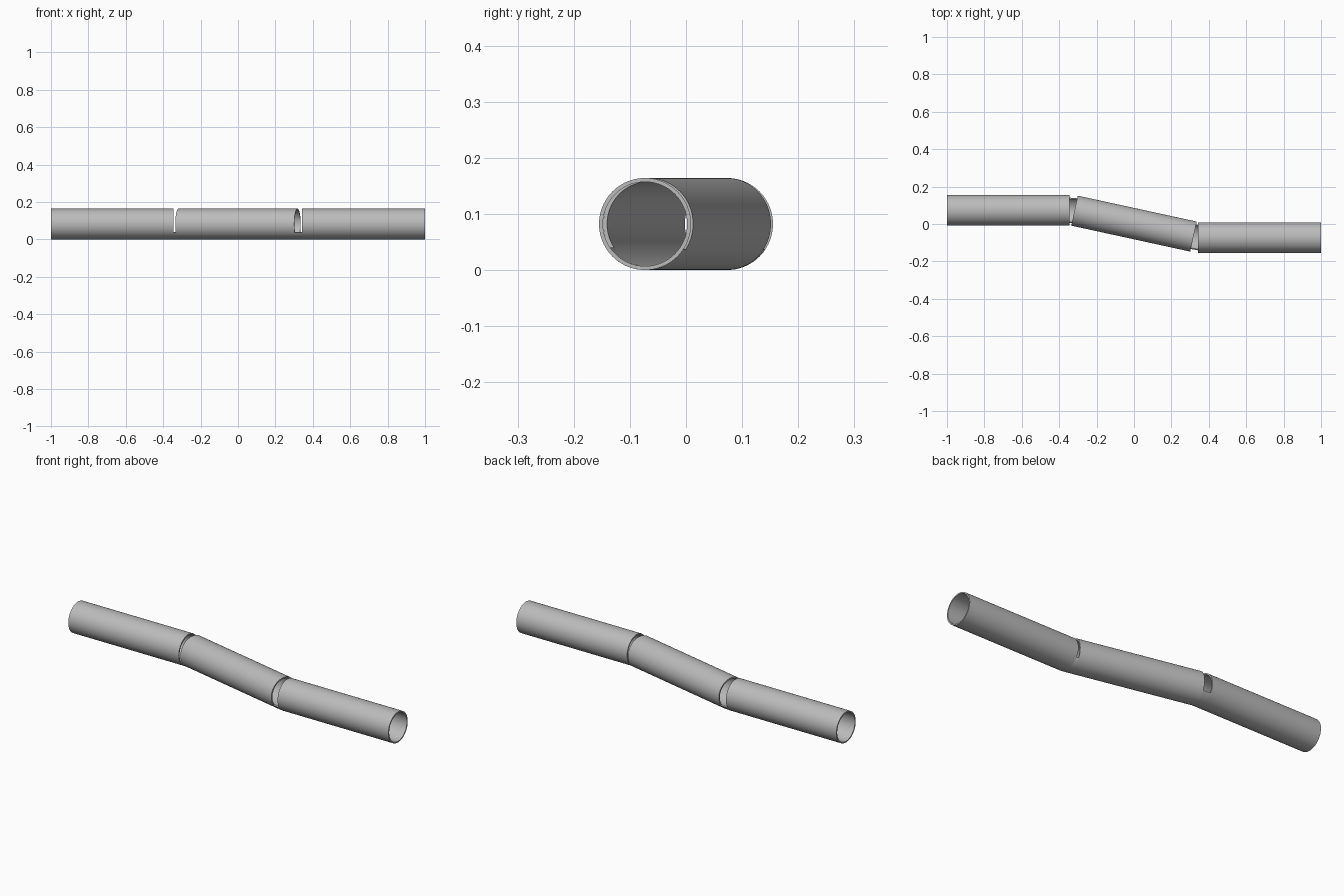
import bpy
import math
from mathutils import Vector

cube = bpy.data.objects.get("Cube")
if cube:
    bpy.data.objects.remove(cube, do_unlink=True)

OUTER, INNER = 0.082, 0.075
SEGMENTS = 96
HINGE_ANGLE = math.radians(56)

grey = bpy.data.materials.new("light_grey")
grey.use_nodes = True
grey.diffuse_color = (0.5, 0.5, 0.5, 1)
grey.node_tree.nodes["Principled BSDF"].inputs["Base Color"].default_value = (0.5, 0.5, 0.5, 1)


def ring(centre, yaw, radius, angles):
    """Circle points around an axis lying in the ground plane; angle 0 is the bottom."""
    side = Vector((-math.sin(yaw), math.cos(yaw), 0))
    up = Vector((0, 0, 1))
    return [centre + radius * (math.sin(a) * side - math.cos(a) * up) for a in angles]


def shell(name, start, end, angles, closed):
    """Thick curved wall lofted between two (centre, yaw) stations."""
    loops = [ring(*start, OUTER, angles), ring(*end, OUTER, angles),
             ring(*end, INNER, angles), ring(*start, INNER, angles)]
    n = len(angles)
    verts = [p for loop in loops for p in loop]
    faces = []
    for k in range(4):
        a, b = k * n, (k + 1) % 4 * n
        for i in range(n if closed else n - 1):
            j = (i + 1) % n
            faces.append((a + i, a + j, b + j, b + i))
    if not closed:
        faces += [tuple(k * n for k in range(4)),
                  tuple(k * n + n - 1 for k in reversed(range(4)))]
    mesh = bpy.data.meshes.new(name)
    mesh.from_pydata(verts, [], faces)
    mesh.materials.append(grey)
    obj = bpy.data.objects.new(name, mesh)
    bpy.context.collection.objects.link(obj)
    bpy.ops.object.select_all(action="DESELECT")
    obj.select_set(True)
    bpy.context.view_layer.objects.active = obj
    # Consistent outward normals
    bpy.ops.object.mode_set(mode="EDIT")
    bpy.ops.mesh.select_all(action="SELECT")
    bpy.ops.mesh.normals_make_consistent(inside=False)
    bpy.ops.object.mode_set(mode="OBJECT")
    bpy.ops.object.shade_smooth_by_angle(angle=math.radians(30))
    return obj


# Stations along the bent pipe: (centre, yaw)
yaw = math.radians(-12.3)
half = Vector((math.cos(yaw), math.sin(yaw), 0)) * 0.3255
middle = Vector((0, 0.002, OUTER))
right_end = (Vector((-1, 0.073, OUTER)), 0)
right_joint = (Vector((-0.345, 0.073, OUTER)), 0)
mid_start = (middle - half, yaw)
mid_end = (middle + half, yaw)
left_joint = (Vector((0.343, -0.073, OUTER)), 0)
left_end = (Vector((1, -0.073, OUTER)), 0)

# Pipe sections
full = [2 * math.pi * i / SEGMENTS for i in range(SEGMENTS)]
shell("right_pipe", right_end, right_joint, full, True)
shell("middle_pipe", mid_start, mid_end, full, True)
shell("left_pipe", left_joint, left_end, full, True)

# Curved strips under the gaps that join the sections
arc = [HINGE_ANGLE * (i / 16 - 1) for i in range(33)]
shell("right_joint_strip", right_joint, mid_start, arc, False)
shell("left_joint_strip", mid_end, left_joint, arc, False)
